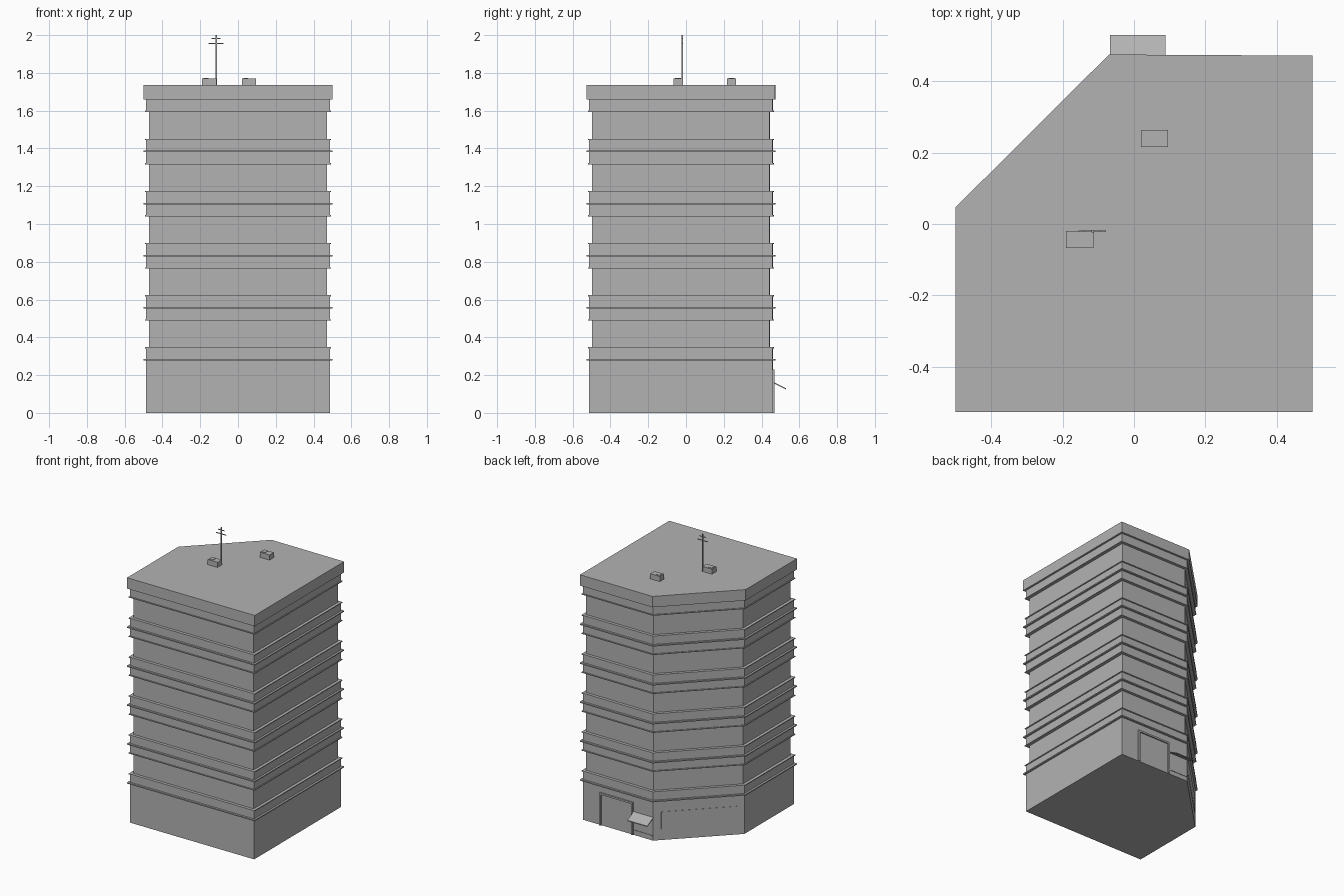
import bpy, bmesh
from mathutils import Vector, Matrix

if "Cube" in bpy.data.objects:
    bpy.data.objects.remove(bpy.data.objects["Cube"])

grey = bpy.data.materials.new("concrete grey")
grey.diffuse_color = (0.45, 0.45, 0.45, 1)
grey.use_nodes = True
grey.node_tree.nodes["Principled BSDF"].inputs["Base Color"].default_value = grey.diffuse_color

# Footprint of the roof edge, counter-clockwise, one corner cut off
PLAN = [Vector(p) for p in ((-0.5, -0.527), (0.5, -0.527), (0.5, 0.472),
                            (-0.07, 0.475), (-0.5, 0.047))]


def inset_plan(d):
    """Footprint moved inwards by d with mitred corners."""
    out = []
    for i, p in enumerate(PLAN):
        a = (p - PLAN[i - 1]).normalized()
        b = (PLAN[(i + 1) % len(PLAN)] - p).normalized()
        na, nb = Vector((-a.y, a.x)), Vector((-b.y, b.x))
        out.append(p + (na + nb) * d / (1 + na.dot(nb)))
    return out


def finish(name, bm):
    bmesh.ops.recalc_face_normals(bm, faces=bm.faces)
    mesh = bpy.data.meshes.new(name)
    bm.to_mesh(mesh)
    bm.free()
    mesh.materials.append(grey)
    obj = bpy.data.objects.new(name, mesh)
    bpy.context.collection.objects.link(obj)
    return obj


def box(name, lo, hi, matrix=Matrix()):
    lo, hi = Vector(lo), Vector(hi)
    bm = bmesh.new()
    bmesh.ops.create_cube(bm, size=1)
    for v in bm.verts:
        v.co = matrix @ (Vector([c * s for c, s in zip(v.co, hi - lo)]) + (lo + hi) / 2)
    return finish(name, bm)


# Wall section from ground to roof: (inset, height)
LEDGE, LIP, BAND, WALL = 0.0, 0.008, 0.014, 0.029
section = [(BAND, 0)]
for i in range(5):
    z = 0.282 + i * 0.2755
    if i:  # lower half of the spandrel band
        section += [(WALL, z - 0.068), (LIP, z - 0.068), (LIP, z - 0.062), (BAND, z - 0.062)]
    section += [(BAND, z - 0.004), (LEDGE, z - 0.004), (LEDGE, z + 0.004), (BAND, z + 0.004),
                (BAND, z + 0.060), (LIP, z + 0.060), (LIP, z + 0.066), (WALL, z + 0.066)]
section += [(WALL, 1.594), (LIP, 1.594), (LIP, 1.60), (BAND, 1.60),
            (BAND, 1.658), (LEDGE, 1.658), (LEDGE, 1.735)]

# Tower: the footprint lofted through the section
bm = bmesh.new()
rings = [[bm.verts.new((p.x, p.y, z)) for p in inset_plan(d)] for d, z in section]
for lower, upper in zip(rings, rings[1:]):
    for i in range(len(PLAN)):
        j = (i + 1) % len(PLAN)
        bm.faces.new((lower[i], lower[j], upper[j], upper[i]))
bm.faces.new(rings[0][::-1])
bm.faces.new(rings[-1])
finish("tower", bm)

# Rear entrance: frame and sloping canopy over a serving window
back = 0.461
for x in (0.09, 0.34):
    box("door_post", (x, back - 0.01, 0), (x + 0.012, back + 0.008, 0.23))
box("door_lintel", (0.09, back - 0.01, 0.219), (0.352, back + 0.008, 0.231))
box("window_sill", (-0.06, back - 0.005, 0.03), (0.088, back + 0.003, 0.036))

bm = bmesh.new()
edge = [(0.458, 0.166), (0.53, 0.13), (0.53, 0.124), (0.458, 0.160)]
ends = [[bm.verts.new((x, y, z)) for y, z in edge] for x in (-0.067, 0.088)]
for i in range(4):
    j = (i + 1) % 4
    bm.faces.new((ends[0][i], ends[0][j], ends[1][j], ends[1][i]))
for end in ends:
    bm.faces.new(end)
finish("canopy", bm)

# Shop window plate on the cut corner
a, b = inset_plan(BAND)[3:5]
along = (b - a).normalized()
frame = Matrix(((along.x, -along.y, 0, a.x), (along.y, along.x, 0, a.y),
                (0, 0, 1, 0), (0, 0, 0, 1)))
length = (b - a).length
box("corner_window", (length * 0.09, -0.002, 0.08), (length * 0.92, 0.002, 0.2), frame)

# Roof units
for x, y in ((-0.19, -0.067), (0.02, 0.216)):
    box("roof_unit", (x, y, 1.733), (x + 0.076, y + 0.048, 1.771))
    box("roof_unit_lid", (x + 0.008, y + 0.008, 1.77), (x + 0.034, y + 0.04, 1.774))

# Aerial
box("aerial_mast", (-0.119, -0.024, 1.733), (-0.112, -0.017, 2.0))
box("aerial_long_bar", (-0.155, -0.0225, 1.952), (-0.078, -0.0185, 1.957))
box("aerial_short_bar", (-0.139, -0.0225, 1.979), (-0.092, -0.0185, 1.984))
